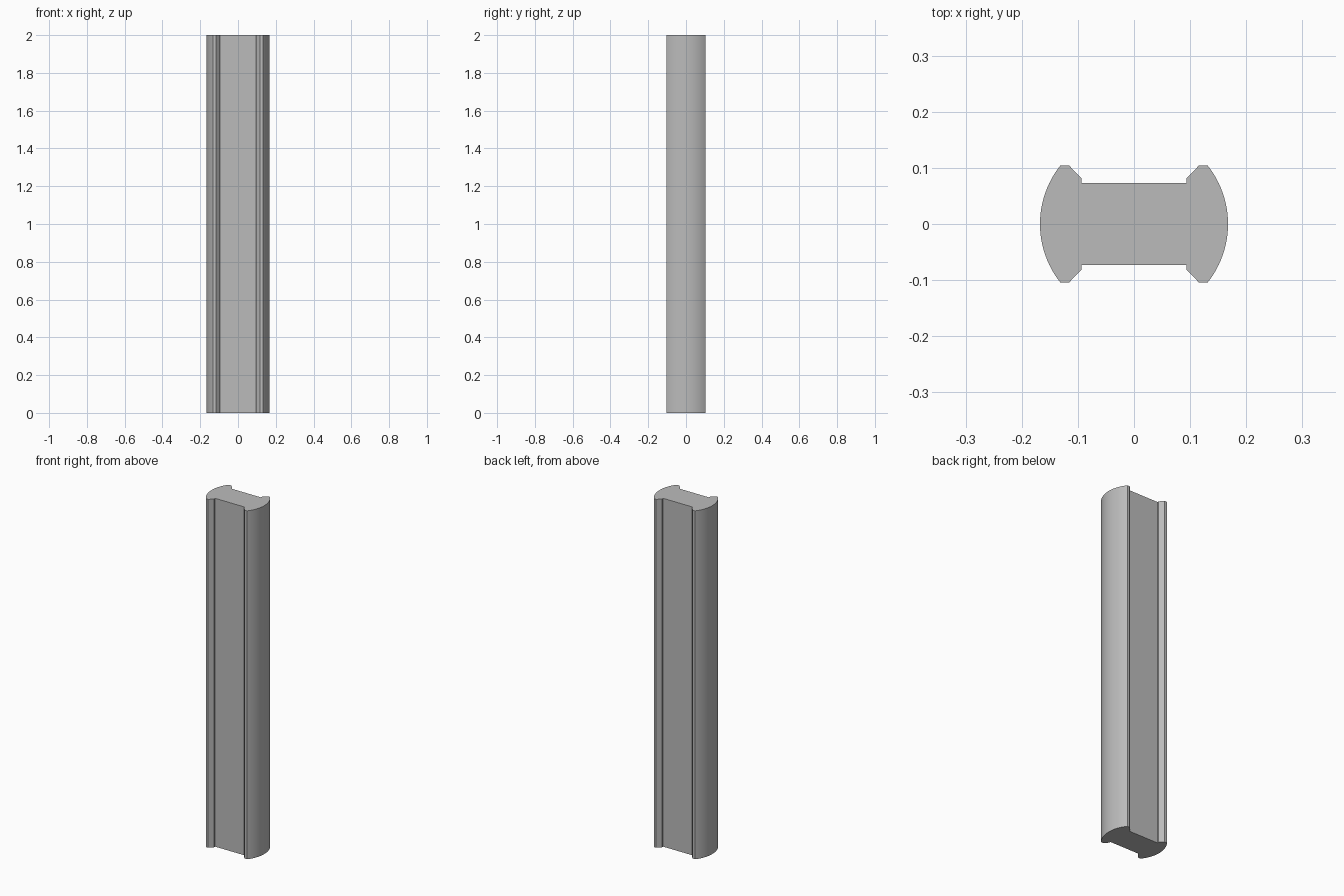
import bpy
import bmesh
import math

cube = bpy.data.objects.get("Cube")
if cube:
    bpy.data.objects.remove(cube, do_unlink=True)

HEIGHT = 2.0
RADIUS = 0.1676      # rounded ends lie on one circle about the centre
TIP_Y = 0.1045       # half depth of the flanges
ARC_STEPS = 24

# Grey material
grey = bpy.data.materials.new("plain grey")
grey.use_nodes = True
colour = (0.5, 0.5, 0.5, 1)
grey.diffuse_color = colour
grey.node_tree.nodes["Principled BSDF"].inputs["Base Color"].default_value = colour

# Half profile: groove corner, flange chamfer, rounded end, then mirrored back
lip = [(0.094, 0.073), (0.094, 0.082), (0.116, TIP_Y)]
sweep = math.asin(TIP_Y / RADIUS)
arc = []
for i in range(ARC_STEPS + 1):
    a = -sweep + 2 * sweep * i / ARC_STEPS
    arc.append((RADIUS * math.cos(a), RADIUS * math.sin(a)))
half = [(x, -y) for x, y in lip] + arc + lip[::-1]
profile = half + [(-x, -y) for x, y in half]

# Extruded bar
bm = bmesh.new()
base = bm.faces.new([bm.verts.new((x, y, 0)) for x, y in profile])
top = bmesh.ops.extrude_face_region(bm, geom=[base])["geom"]
bmesh.ops.translate(bm, vec=(0, 0, HEIGHT),
                    verts=[v for v in top if isinstance(v, bmesh.types.BMVert)])
bmesh.ops.recalc_face_normals(bm, faces=bm.faces)
mesh = bpy.data.meshes.new("grooved_bar")
bm.to_mesh(mesh)
bm.free()
mesh.materials.append(grey)
bar = bpy.data.objects.new("grooved_bar", mesh)
bpy.context.collection.objects.link(bar)

# Smooth rounded ends, sharp corners
bpy.ops.object.select_all(action="DESELECT")
bar.select_set(True)
bpy.context.view_layer.objects.active = bar
bpy.ops.object.shade_smooth_by_angle(angle=math.radians(20))
